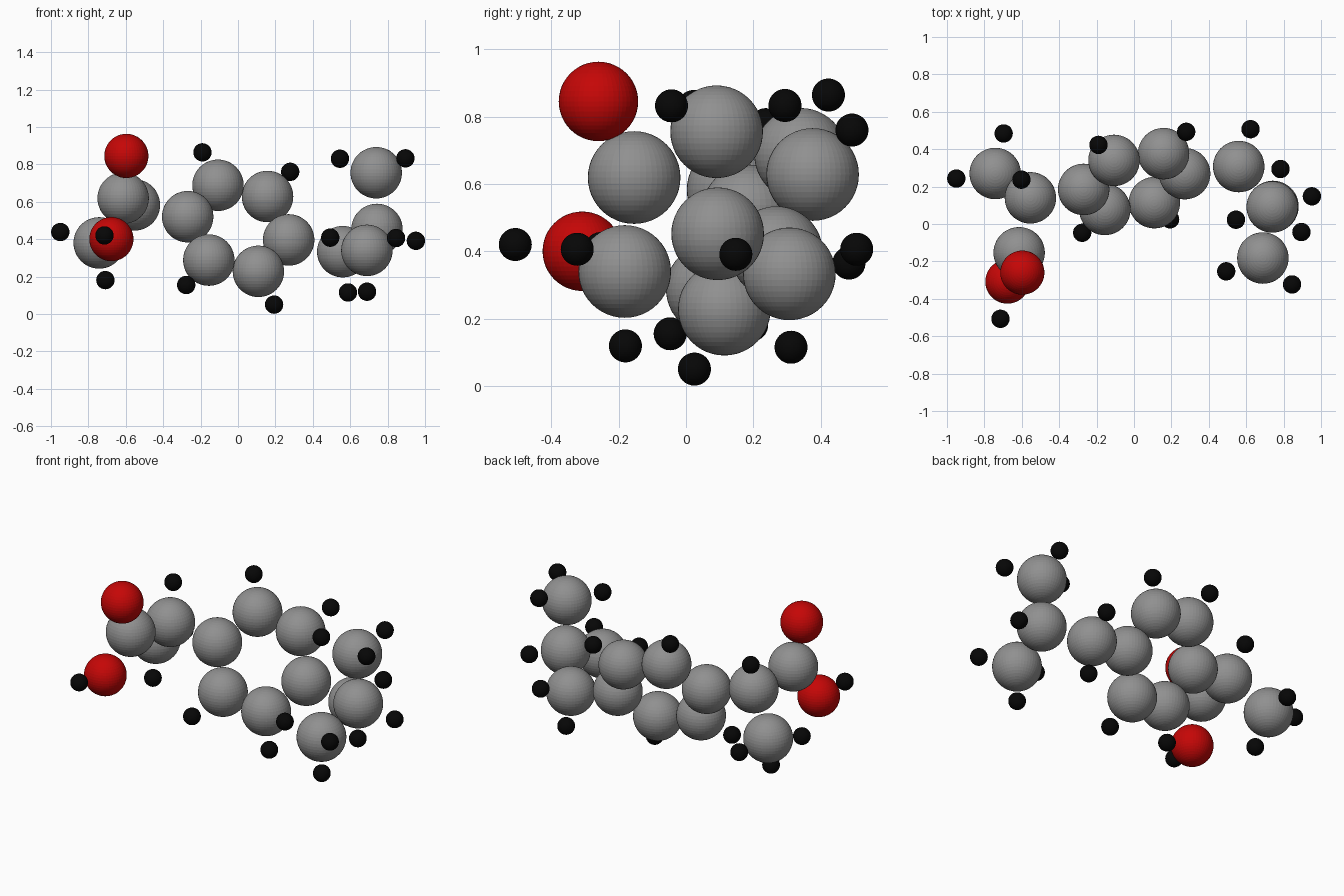
import bpy

if "Cube" in bpy.data.objects:
    bpy.data.objects.remove(bpy.data.objects["Cube"])


def material(name, color):
    mat = bpy.data.materials.new(name)
    mat.diffuse_color = color
    mat.use_nodes = True
    mat.node_tree.nodes["Principled BSDF"].inputs["Base Color"].default_value = mat.diffuse_color
    return mat


RED = material("oxygen_red", (0.56, 0.002, 0.002, 1))
BLACK = material("hydrogen_black", (0.002, 0.002, 0.002, 1))
GREY = material("carbon_grey", (0.28, 0.28, 0.28, 1))


def atom(name, radius, pos, mat):
    x, y, z = pos
    bpy.ops.mesh.primitive_uv_sphere_add(segments=48, ring_count=24, radius=radius,
                                         location=(x + 0.003, y, z - 0.002))
    ob = bpy.context.object
    ob.name = name
    ob.data.materials.append(mat)


def carbon(name, pos):
    atom(name + "_carbon", 0.1375, pos, GREY)


def oxygen(name, pos):
    atom(name + "_oxygen", 0.118, pos, RED)


def hydrogens(name, *points):
    for i, p in enumerate(points, 1):
        atom(f"{name}_hydrogen_{i}", 0.049, p, BLACK)


# six-carbon ring, three atoms and their opposites through the ring centre
cx, cy, cz = -0.002, 0.227, 0.46
for i, (x, y, z) in enumerate([(-0.272, 0.185, 0.522), (-0.11, 0.34, 0.69),
                               (0.155, 0.376, 0.63)], 1):
    carbon(f"ring_{i}", (x, y, z))
    carbon(f"ring_{i + 3}", (2 * cx - x, 2 * cy - y, 2 * cz - z))
hydrogens("ring", (-0.193, 0.423, 0.866), (0.276, 0.493, 0.762),
          (0.19, 0.025, 0.052), (-0.28, -0.047, 0.157))

# acid arm on the left
carbon("acid_arm_joint", (-0.557, 0.14, 0.585))
hydrogens("acid_arm_joint", (-0.605, 0.237, 0.778))
carbon("acid_arm_tip", (-0.745, 0.27, 0.382))
hydrogens("acid_arm_tip", (-0.953, 0.243, 0.44), (-0.70, 0.484, 0.367),
          (-0.712, 0.195, 0.183))
carbon("acid", (-0.617, -0.154, 0.621))
oxygen("upper", (-0.60, -0.26, 0.847))
oxygen("lower", (-0.68, -0.308, 0.402))
hydrogens("acid", (-0.717, -0.507, 0.422))

# branched arm on the right
carbon("branch_link", (0.557, 0.307, 0.335))
hydrogens("branch_link", (0.62, 0.507, 0.408), (0.585, 0.312, 0.117))
carbon("branch_joint", (0.74, 0.094, 0.454))
hydrogens("branch_joint", (0.948, 0.148, 0.393))
carbon("upper_branch_tip", (0.736, 0.091, 0.757))
hydrogens("upper_branch_tip", (0.542, 0.023, 0.832), (0.892, -0.043, 0.834),
          (0.78, 0.294, 0.835))
carbon("lower_branch_tip", (0.686, -0.182, 0.342))
hydrogens("lower_branch_tip", (0.49, -0.253, 0.41), (0.842, -0.323, 0.408),
          (0.687, -0.18, 0.121))
